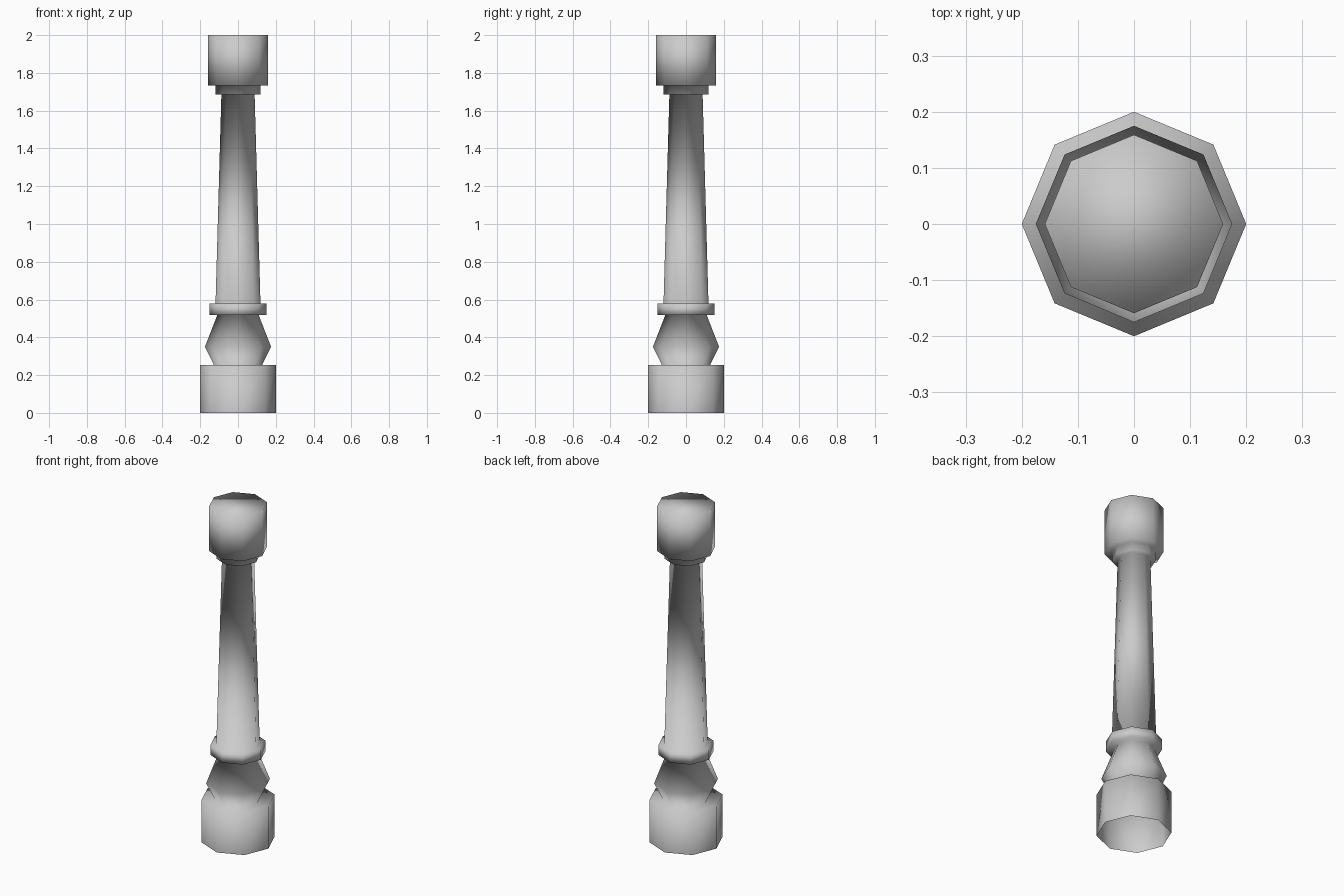
import bpy
import bmesh
from math import cos, sin, tau

SIDES = 8

cube = bpy.data.objects.get("Cube")
if cube:
    bpy.data.objects.remove(cube, do_unlink=True)

stone = bpy.data.materials.new("grey_stone")
stone.use_nodes = True
grey = (0.6, 0.6, 0.6, 1.0)
stone.diffuse_color = grey
stone.node_tree.nodes["Principled BSDF"].inputs["Base Color"].default_value = grey

# Column profile as (radius, height), from the foot up
base = [(0.2, 0.0), (0.2, 0.254)]
bulb = [(0.128, 0.254), (0.175, 0.35), (0.11, 0.517)]
ring = [(0.151, 0.517), (0.151, 0.578)]
shaft = [(0.119, 0.578), (0.088, 1.686)]
collar = [(0.119, 1.686), (0.119, 1.734)]
capital = [(0.159, 1.734), (0.159, 2.0)]
profile = base + bulb + ring + shaft + collar + capital


def add_loop(bm, radius, height):
    """One octagonal loop with its corners on the axes."""
    angles = [tau * i / SIDES for i in range(SIDES)]
    return [bm.verts.new((radius * cos(a), radius * sin(a), height)) for a in angles]


# One continuous skin, open underneath and closed on top
bm = bmesh.new()
loops = [add_loop(bm, r, z) for r, z in profile]
for low, high in zip(loops, loops[1:]):
    for i in range(SIDES):
        j = (i + 1) % SIDES
        bm.faces.new((low[i], low[j], high[j], high[i]))
bm.faces.new(loops[-1])

# Soft shading runs over every edge
for face in bm.faces:
    face.smooth = True

mesh = bpy.data.meshes.new("column")
bm.to_mesh(mesh)
bm.free()
mesh.materials.append(stone)
column = bpy.data.objects.new("column", mesh)
bpy.context.collection.objects.link(column)
